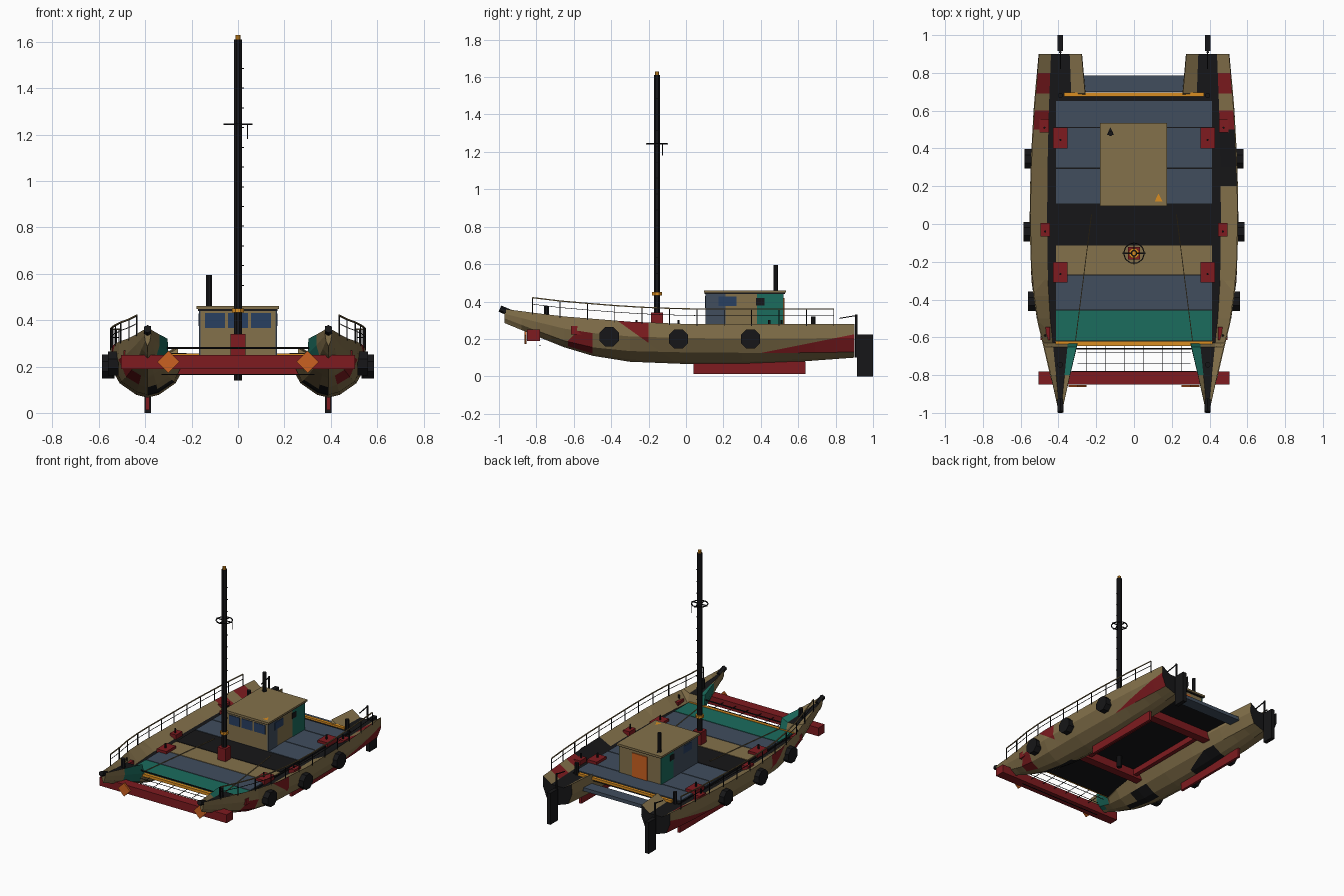
import bpy, bmesh, math
from mathutils import Vector

if "Cube" in bpy.data.objects:
    bpy.data.objects.remove(bpy.data.objects["Cube"])

def mat(name, *c):
    m = bpy.data.materials.new(name)
    m.diffuse_color = (*c, 1)
    m.use_nodes = True
    m.node_tree.nodes["Principled BSDF"].inputs["Base Color"].default_value = m.diffuse_color
    return m

TAN = mat("tan", .23, .165, .07)
RED = mat("red", .21, .011, .014)
BLACK = mat("black", .008, .008, .009)
SLATE = mat("slate", .052, .075, .11)
TEAL = mat("teal", .011, .15, .11)
YELLOW = mat("yellow", .7, .27, .015)
ORANGE = mat("orange", .6, .12, .015)
BLUE = mat("window blue", .022, .05, .12)

def make(name, verts, faces, *mats):
    me = bpy.data.meshes.new(name)
    me.from_pydata(verts, [], faces)
    bm = bmesh.new()
    bm.from_mesh(me)
    bmesh.ops.recalc_face_normals(bm, faces=bm.faces)
    bm.to_mesh(me)
    bm.free()
    for m in mats:
        me.materials.append(m)
    ob = bpy.data.objects.new(name, me)
    bpy.context.collection.objects.link(ob)
    return ob

def box(name, m, x0, x1, y0, y1, z0, z1):
    v = [(x, y, z) for x in (x0, x1) for y in (y0, y1) for z in (z0, z1)]
    f = [(0, 1, 3, 2), (4, 6, 7, 5), (0, 4, 5, 1), (2, 3, 7, 6), (0, 2, 6, 4), (1, 5, 7, 3)]
    return make(name, v, f, m)

def rod(name, m, a, b, r, n=8):
    a, b = Vector(a), Vector(b)
    q = (b - a).to_track_quat('Z', 'Y')
    ring = [q @ Vector((r * math.cos(t), r * math.sin(t), 0))
            for t in (math.tau * (i + .5) / n for i in range(n))]
    f = [(i, (i + 1) % n, n + (i + 1) % n, n + i) for i in range(n)]
    f += [tuple(range(n)), tuple(range(n, 2 * n))]
    return make(name, [a + p for p in ring] + [b + p for p in ring], f, m)

def path(name, m, pts, r, n=4):
    for a, b in zip(pts, pts[1:]):
        rod(name, m, a, b, r, n)

# Hull lines: y, half width, sheer, chine and keel heights
LINES = [(-.97, .014, .36, .31, .285), (-.8, .052, .338, .245, .215), (-.65, .088, .32, .19, .155),
         (-.5, .125, .308, .155, .11), (-.3, .153, .292, .135, .078), (0, .163, .28, .128, .066),
         (.3, .158, .28, .126, .066), (.6, .142, .28, .126, .078), (.9, .115, .28, .13, .1)]

def lines(y):
    for a, b in zip(LINES, LINES[1:]):
        if y <= b[0]:
            t = (y - a[0]) / (b[0] - a[0])
            return [p + (q - p) * t for p, q in zip(a, b)][1:]
    return LINES[-1][1:]

YS = [-.97, -.88, -.8, -.72, -.65, -.63, -.5, -.38, -.3, -.2, 0, .2, .3, .4, .5, .6, .68, .69, .8, .9]

def hull(s):
    verts, faces = [], []
    for y in YS:
        w, zs, zc, zk = lines(y)
        zm = zc + (zs - zc) * .5
        floor = .236 if y > -.64 else zs - .02
        zi = .236 if -.64 < y < .685 else zs     # inner side tucks below the platform
        zmi = min(zm, zi - .02)
        prof = [(.43, floor), (.98, zs), (1, zm), (.74, zc), (.3, zk + .012), (0, zk),
                (-.3, zk + .012), (-.74, zc), (-1, zmi), (-.98, zi), (-.43, floor)]
        verts += [(s * (.39 + u * w), y, z) for u, z in prof]
    n = 11
    for i in range(len(YS) - 1):
        for j in range(n):
            faces.append((i * n + j, i * n + (j + 1) % n, (i + 1) * n + (j + 1) % n, (i + 1) * n + j))
    faces += [tuple(range(n)), tuple(range((len(YS) - 1) * n, len(YS) * n))]
    ob = make("hull", verts, faces, TAN, RED, BLACK, TEAL)
    # Diagonal cuts give the painted patches slanted ends
    bm = bmesh.new()
    bm.from_mesh(ob.data)
    for co, no in (((0, -.3, .25), (0, 1, 1.4)), ((0, .6, .165), (0, -.2, 1)), ((0, -.6, .22), (0, 1, -1))):
        bmesh.ops.bisect_plane(bm, geom=bm.verts[:] + bm.edges[:] + bm.faces[:],
                               plane_co=co, plane_no=no, dist=1e-5)
    for f in bm.faces:
        c, nz = f.calc_center_median(), f.normal.z
        out = s * c.x - .39
        y, z = c.y, c.z
        k = 0
        if y > .899:
            k = 2                                             # transom
        elif nz > .9 and abs(out) < .04:
            k = 2                                             # deck
        elif out > 0 and nz > .3:
            k = 1 if .5 < y < .6 or .69 < y < .8 else 2 if s > 0 and .2 < y < .5 else 0
        elif out > .05:
            if y > .4 and z > .125 and z < .165 + .2 * (y - .6):
                k = 1
            elif -.38 < y < -.2 and z > .25 - (y + .3) / 1.4 and z > .2:
                k = 1
            elif -.72 < y < -.5 and z < .23 and z < .22 + y + .6:
                k = 1
        elif out < -.03 and y < -.63 and z > .22:
            k = 3 if y > -.8 else 0
        elif abs(out) < .09 and z < .13 and (-.5 < y < -.2 or .2 < y < .5) and out < 0:
            k = 2
        f.material_index = k
    bm.to_mesh(ob.data)
    bm.free()

for s in (-1, 1):
    hull(s)
    X = s * .39
    rod("bow_cap", BLACK, (X, -.93, .335), (X, -.995, .362), .018, 6)
    box("keel", RED, X - .009, X + .009, .04, .64, .012, .08)
    box("rudder", BLACK, X - .014, X + .014, .915, 1, 0, .225)
    rod("rudder_post", BLACK, (X, .91, .1), (X, .91, .33), .007, 6)
    rod("tiller", BLACK, (X, .91, .325), (X, .82, .31), .004, 4)
    rod("bow_bollard", BLACK, (X, -.745, .29), (X, -.745, .375), .015)
    rod("stern_bollard", BLACK, (X, .68, .23), (X, .68, .32), .014)
    box("orange_marker", ORANGE, -.034, .034, -.006, .006, -.034, .034)
    mk = bpy.context.collection.objects[-1]
    mk.rotation_euler.y = math.pi / 4
    mk.location = (s * .3, -.858, .22)
    # Round fenders along the outer side
    for y, z in ((-.41, .212), (-.04, .2), (.345, .2)):
        x = .39 + lines(y)[0]
        rod("fender", BLACK, (s * (x - .012), y, z), (s * (x + .034), y, z), .056)
    # Red clamps that tie the platform to the hull
    for x, y, h in ((.39, .455, .055), (.39, -.255, .055), (.47, -.03, .035), (.47, -.58, .035),
                    (.475, .52, .035)):
        box("clamp", RED, s * x - h * .7, s * x + h * .7, y - h, y + h, .225, .268)
        rod("clamp_pin", BLACK, (s * x, y - .01, .26), (s * x, y - .01, .3), .006, 6)
    # Guard rail
    top = []
    for i in range(12):
        y = -.82 + i * 1.61 / 11
        w, zs = lines(y)[:2]
        x = s * (.39 + w * .98)
        zt = zs + .08
        top.append((x, y, zt))
        rod("rail_post", BLACK, (x, y, zs - .01), (x, y, zt), .0035, 4)
    path("top_rail", TAN, top, .0045)
    path("middle_rail", BLACK, [(x, y, z - .035) for x, y, z in top], .002)
    rod("stay_rope", TAN, (s * .225, .05, .256), (s * .31, -.62, .256), .003, 4)

# Platform in painted strips
STRIPS = [(-.62, -.455, TEAL, "teal"), (-.455, -.27, SLATE, "front_slate"), (-.27, -.11, TAN, "tan"),
          (-.11, .105, BLACK, "black"), (.105, .295, SLATE, "middle_slate"),
          (.295, .51, SLATE, "cabin_slate"), (.51, .655, SLATE, "rear_slate")]
for y0, y1, m, n in STRIPS:
    box(n + "_deck_panel", m, -.413, .413, y0 + .003, y1 - .003, .238, .25)
box("platform_base", BLACK, -.42, .42, -.625, .68, .222, .243)
box("front_edge", YELLOW, -.415, .415, -.645, -.622, .23, .25)
box("rear_edge", YELLOW, -.37, .37, .674, .696, .238, .256)
box("stern_beam", SLATE, -.29, .29, .7, .785, .19, .215)
for y in (-.255, .455):
    box("cross_beam", RED, -.39, .39, y - .03, y + .03, .165, .222)
for x in (-.2, .2):
    box("long_beam", RED, x - .015, x + .015, -.255, .455, .18, .222)
box("bow_beam", RED, -.505, .505, -.85, -.78, .19, .25)

# Bow net
for i in range(6):
    x = -.25 + i * .1
    rod("net_line", BLACK, (x, -.79, .23), (x, -.64, .235), .002, 4)
for y in (-.74, -.68):
    rod("net_cross_line", BLACK, (-.3, y, .232), (.3, y, .232), .002, 4)
rod("bow_rail", BLACK, (-.35, -.66, .28), (.33, -.66, .28), .005, 6)
rod("lower_stay", BLACK, (-.33, -.78, .165), (.33, -.78, .165), .003, 4)

# Cabin
box("cabin", TAN, -.165, .165, .105, .52, .25, .445)
box("roof", TAN, -.18, .176, .095, .535, .447, .46)
box("roof_trim", BLACK, -.172, .17, .1, .528, .44, .449)
for s in (-1, 1):
    a, b = s * .162, s * .168
    box("slate_wall", SLATE, a, b, .103, .21 if s > 0 else .38, .25, .44)
    box("teal_wall", TEAL, a, b, .38, .522, .25, .44)
    box("side_window", BLUE, a, s * .17, .175, .27, .375, .428)
    box("side_hatch", BLACK, a, s * .17, .375, .42, .38, .42)
for x in (-.1, 0, .1):
    box("front_window", BLUE, x - .043, x + .043, .101, .107, .365, .43)
box("rear_door", ORANGE, -.06, .06, .518, .526, .25, .42)
for x, y, m in ((-.125, .49, BLACK), (.13, .14, YELLOW)):
    make("roof_mark", [(x - .02, y - .02, .462), (x + .02, y - .02, .462), (x, y + .022, .462)], [(0, 1, 2)], m)
rod("exhaust", BLACK, (-.125, .48, .45), (-.125, .48, .595), .014)

# Mast
MY = -.155
rod("mast", BLACK, (0, MY, .14), (0, MY, 1.61), .0185)
rod("mast_cap", YELLOW, (0, MY, 1.61), (0, MY, 1.63), .012)
rod("mast_band", YELLOW, (0, MY, .432), (0, MY, .45), .028)
box("mast_foot", RED, -.032, .032, MY - .032, MY + .032, .25, .34)
ring = [(.055 * math.cos(t), MY + .055 * math.sin(t), 1.245) for t in (math.tau * i / 10 for i in range(11))]
path("mast_ring", BLACK, ring, .004)
rod("yard", BLACK, (-.062, MY, 1.245), (.062, MY, 1.245), .004, 4)
rod("yard_brace", BLACK, (0, MY - .06, 1.243), (0, MY + .06, 1.243), .004, 4)
rod("yard_drop", BLACK, (.042, MY + .03, 1.245), (.042, MY + .03, 1.18), .003, 4)
for i in range(12):
    z = .55 + i * .085
    rod("mast_step", BLACK, (.01, MY, z), (.026, MY, z), .003, 4)
